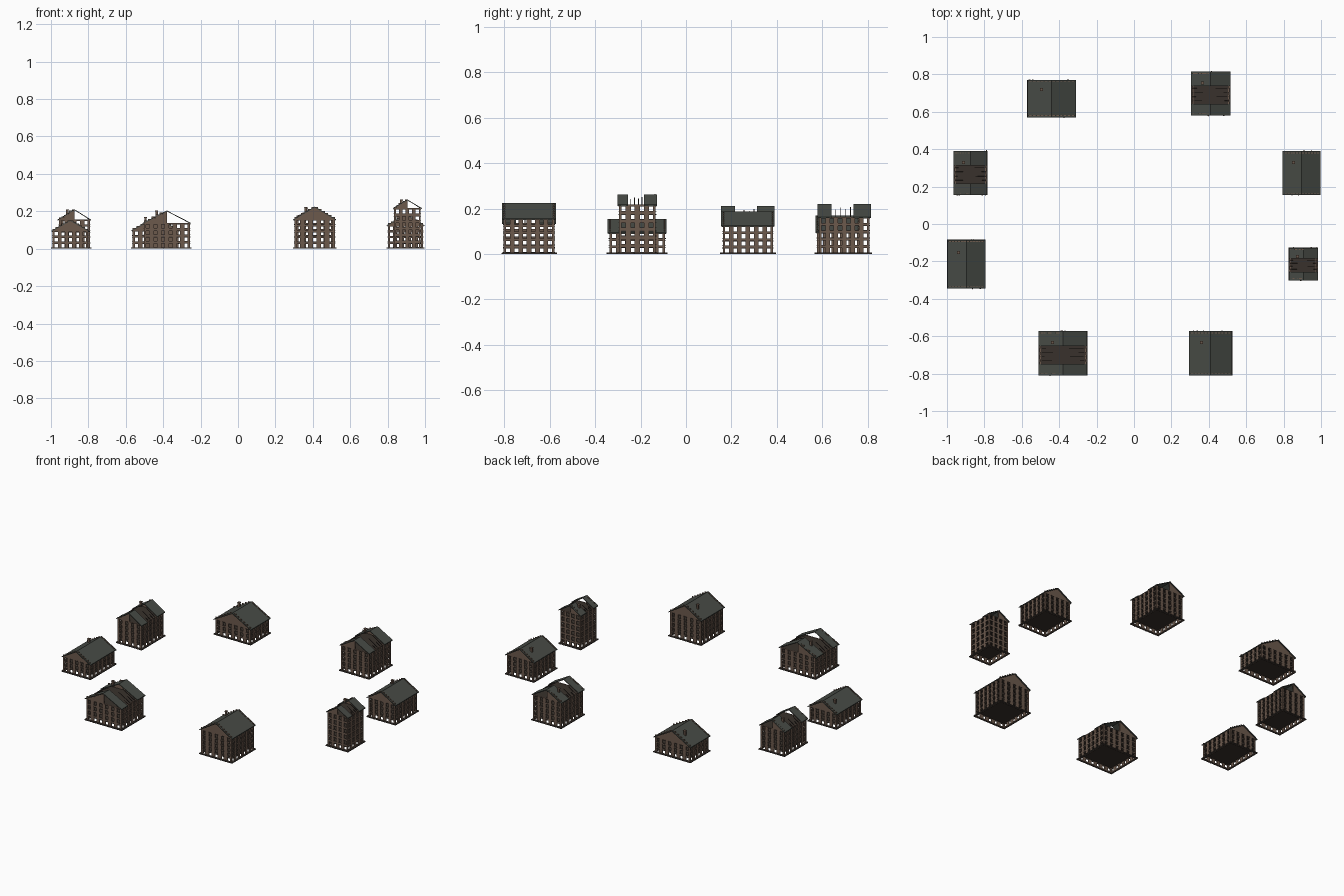
import bpy, bmesh, random
from mathutils import Matrix, Vector

if "Cube" in bpy.data.objects:
    bpy.data.objects.remove(bpy.data.objects["Cube"])

random.seed(4)

def material(name, col):
    m = bpy.data.materials.new(name)
    m.diffuse_color = (*col, 1)
    m.use_nodes = True
    m.node_tree.nodes["Principled BSDF"].inputs["Base Color"].default_value = m.diffuse_color
    return m

BRICK = material("brick", (0.15, 0.10, 0.073))
TRIM = material("dark_trim", (0.06, 0.048, 0.04))
SLATE = material("slate", (0.065, 0.072, 0.062))
CHAR = material("charred_wood", (0.040, 0.031, 0.025))

def finish(bm, name, mat):
    me = bpy.data.meshes.new(name)
    bm.to_mesh(me)
    bm.free()
    ob = bpy.data.objects.new(name, me)
    me.materials.append(mat)
    bpy.context.collection.objects.link(ob)
    return ob

def box(bm, x0, x1, y0, y1, z0, z1, rot=None):
    c = Vector(((x0 + x1) / 2, (y0 + y1) / 2, (z0 + z1) / 2))
    m = Matrix.Translation(c)
    if rot:
        m = m @ Matrix.Rotation(rot, 4, 'Z')
    m = m @ Matrix.Diagonal((x1 - x0, y1 - y0, z1 - z0, 1))
    bmesh.ops.create_cube(bm, size=1, matrix=m)

def prism(bm, pts, y0, y1):
    # extrude an xz outline along y
    a = [bm.verts.new((x, y0, z)) for x, z in pts]
    b = [bm.verts.new((x, y1, z)) for x, z in pts]
    bm.faces.new(a)
    bm.faces.new(b[::-1])
    n = len(pts)
    for i in range(n):
        bm.faces.new((a[i], b[i], b[(i + 1) % n], a[(i + 1) % n]))

def window_lines(length, n, size):
    # alternating pier / opening positions
    step = length / n
    out = [0]
    for i in range(n):
        c = (i + 0.5) * step
        out += [c - size / 2, c + size / 2]
    return out + [length]

def building(name, x0, x1, y0, y1, eave, ridge, ruined):
    cx, hw, o = (x0 + x1) / 2, (x1 - x0) / 2, 0.007
    ax, bx, ay, by = x0 + o, x1 - o, y0 + o, y1 - o
    storeys = round(eave / 0.034)
    sh = eave / storeys
    zs = window_lines(eave, storeys, 0.019)

    # Hollow brick walls with window openings, and sills and lintels
    walls, trim = bmesh.new(), bmesh.new()
    sides = [((ax, ay), (1, 0)), ((bx, ay), (0, 1)), ((bx, by), (-1, 0)), ((ax, by), (0, -1))]
    for (sx, sy), (dx, dy) in sides:
        length = (bx - ax) if dx else (by - ay)
        us = window_lines(length, round(length / 0.040), 0.017)
        for i in range(len(us) - 1):
            for j in range(len(zs) - 1):
                u0, u1, z0, z1 = us[i], us[i + 1], zs[j], zs[j + 1]
                if i % 2 and j % 2:
                    for za, zb in ((z0 - 0.003, z0), (z1, z1 + 0.003)):
                        p = (sx + dx * (u0 - .002) + dy * .003, sy + dy * (u0 - .002) - dx * .003)
                        q = (sx + dx * (u1 + .002), sy + dy * (u1 + .002))
                        box(trim, min(p[0], q[0]), max(p[0], q[0]),
                            min(p[1], q[1]), max(p[1], q[1]), za, zb)
                    continue
                walls.faces.new([walls.verts.new((sx + dx * u, sy + dy * u, z))
                                 for u, z in ((u0, z0), (u1, z0), (u1, z1), (u0, z1))])
    bmesh.ops.remove_doubles(walls, verts=walls.verts, dist=1e-5)
    ob = finish(walls, name + "_walls", BRICK)
    md = ob.modifiers.new("thickness", 'SOLIDIFY')
    md.thickness, md.offset, md.use_even_offset = 0.005, -1, True

    # Plinth strips around the foot
    for ya in (ay - 0.008, by):
        box(trim, ax - .008, bx + .008, ya, ya + 0.008, 0, 0.006)
    for xa in (ax - 0.008, bx):
        box(trim, xa, xa + 0.008, ay, by, 0, 0.006)
    finish(trim, name + "_trim", TRIM)

    # Interior floors above the open ground storey
    floors = bmesh.new()
    for k in range(1, storeys + 1):
        box(floors, ax + .005, bx - .005, ay + .005, by - .005, k * sh - 0.004, k * sh - 0.001)
    finish(floors, name + "_floors", CHAR)

    # Stepped gables: the ruins keep only the left half
    gable = bmesh.new()
    n = 12
    step = (bx - ax) / n
    for ya in (ay, by - 0.005):
        pts = [(ax, eave)]
        last = n // 2 if ruined else n
        for i in range(last):
            xa = ax + i * step
            h = eave + (ridge - eave) * (1 - abs(xa + step / 2 - cx) / hw) + 0.003
            if ruined:
                h += random.uniform(-0.008, 0.003)
            pts += [(xa, h), (xa + step, h)]
        pts.append((ax + last * step, eave))
        prism(gable, pts, ya, ya + 0.005)
    finish(gable, name + "_gables", BRICK)

    # Pitched slate roof, with the middle gone on the ruins
    roof = bmesh.new()
    d, t = y1 - y0, 0.005
    spans = [(y0, y0 + d * 0.26), (y0 + d * 0.67, y1)] if ruined else [(y0, y1)]
    outline = [(x0, eave - t), (cx, ridge - t), (x1, eave - t), (x1, eave), (cx, ridge), (x0, eave)]
    for ya, yb in spans:
        prism(roof, outline, ya, yb)
    bmesh.ops.recalc_face_normals(roof, faces=roof.faces)
    finish(roof, name + "_roof", SLATE)

    # Broken rafters across the gap
    if ruined:
        raf = bmesh.new()
        for f, l, r in ((0.33, .55, .3), (0.42, .25, .7), (0.52, .6, .35), (0.61, .3, .75)):
            y = y0 + d * f
            for s, k in ((-1, l), (1, r)):
                xe, ze = cx + s * hw * (1 - k), eave + (ridge - eave) * k
                xs = cx + s * (hw - o)
                prism(raf, [(xs, eave - .003), (xe, ze - .003), (xe, ze), (xs, eave)], y, y + .003)
        bmesh.ops.recalc_face_normals(raf, faces=raf.faces)
        finish(raf, name + "_rafters", CHAR)

    # Chimney on the left slope
    ch = bmesh.new()
    x, y = cx - hw * 0.42, y0 + d * 0.74
    box(ch, x - .006, x + .006, y - .006, y + .006, eave + (ridge - eave) * 0.4, ridge - 0.002)
    box(ch, x - .008, x + .008, y - .008, y + .008, ridge - 0.005, ridge - 0.001)
    finish(ch, name + "_chimney", BRICK)

    # Loose rubble at the foot of the walls
    rub = bmesh.new()
    for i in range(8):
        s = random.uniform(0.004, 0.009)
        if i % 2:
            x, y = random.choice((x0, x1 - s)), random.uniform(y0, y1)
        else:
            x, y = random.uniform(x0, x1 - s), random.choice((y0 - .003, y1 - s + .003))
        box(rub, x, x + s, y, y + s, 0, s * 0.8, random.uniform(0, 1.5))
    finish(rub, name + "_rubble", BRICK)

# Ring of eight houses: x range, y range, eave, ridge, ruined
building("north_west_house", -0.57, -0.31, 0.57, 0.77, 0.098, 0.170, False)
building("north_east_ruin", 0.305, 0.515, 0.58, 0.815, 0.163, 0.221, True)
building("west_ruin", -0.965, -0.785, 0.155, 0.39, 0.155, 0.211, True)
building("east_house", 0.795, 0.997, 0.155, 0.39, 0.125, 0.186, False)
building("west_house", -0.998, -0.795, -0.345, -0.085, 0.095, 0.153, False)
building("east_tower_ruin", 0.828, 0.983, -0.302, -0.127, 0.217, 0.263, True)
building("south_west_ruin", -0.51, -0.25, -0.81, -0.573, 0.137, 0.204, True)
building("south_east_house", 0.295, 0.525, -0.81, -0.573, 0.156, 0.225, False)
